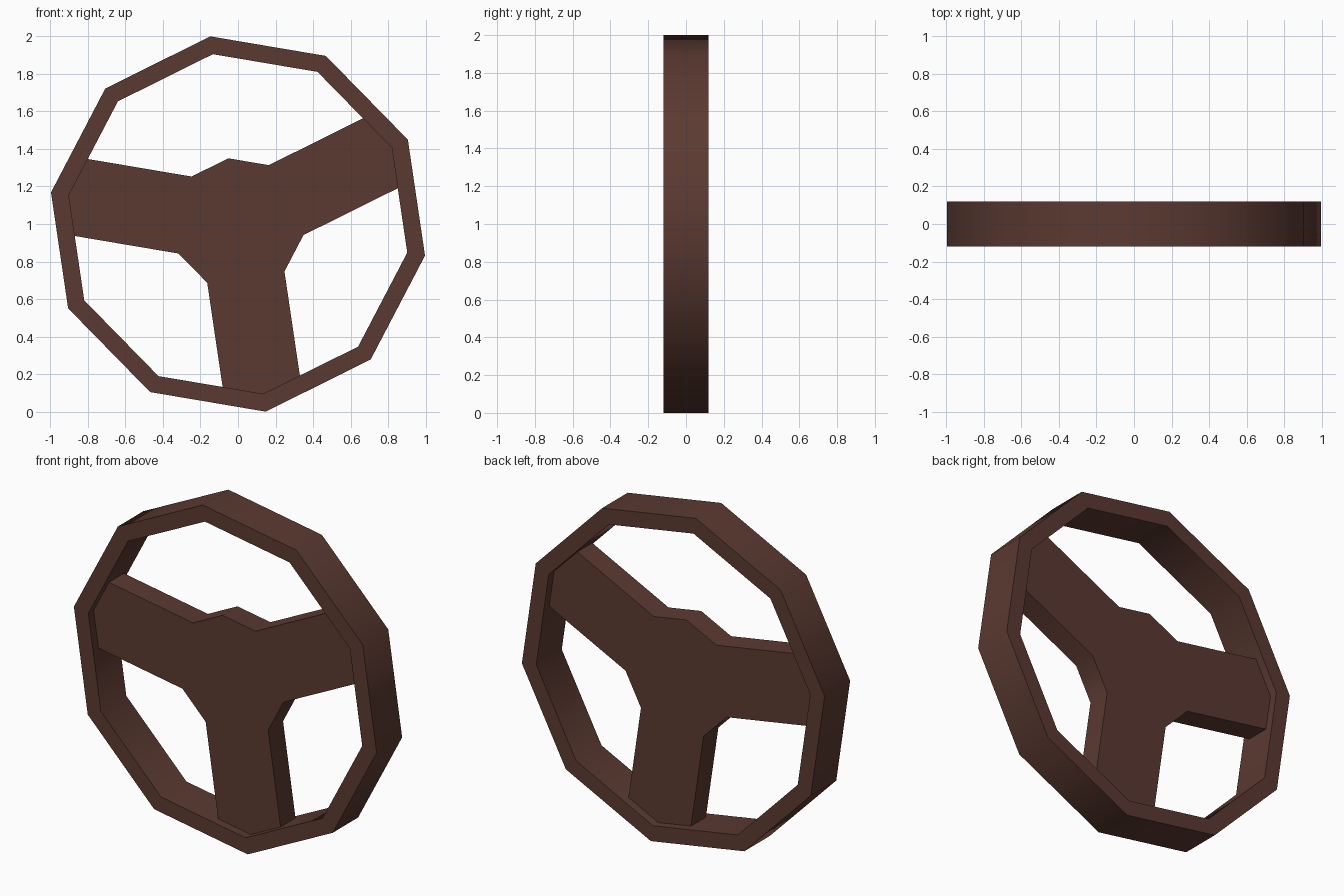
import bpy, bmesh, math

if "Cube" in bpy.data.objects:
    bpy.data.objects.remove(bpy.data.objects["Cube"])

SIDES = 10
START = math.radians(-81.6)      # angle of the lowest corner
STEP = 2 * math.pi / SIDES
R_OUT, R_IN, R_HUB = 1.011, 0.915, 0.354
RING_HALF, SPOKE_HALF = 0.12, 0.07
CZ = 1.0

brown = bpy.data.materials.new("dark_brown")
brown.diffuse_color = (0.105, 0.042, 0.031, 1)
brown.use_nodes = True
brown.node_tree.nodes["Principled BSDF"].inputs["Base Color"].default_value = brown.diffuse_color


def polar(r, a):
    return (r * math.cos(a), CZ + r * math.sin(a))


def finish(name, bm):
    bmesh.ops.recalc_face_normals(bm, faces=bm.faces)
    me = bpy.data.meshes.new(name)
    bm.to_mesh(me)
    bm.free()
    me.materials.append(brown)
    ob = bpy.data.objects.new(name, me)
    bpy.context.collection.objects.link(ob)
    bpy.ops.object.select_all(action='DESELECT')
    ob.select_set(True)
    bpy.context.view_layer.objects.active = ob
    bpy.ops.object.shade_smooth_by_angle(angle=math.radians(40))
    return ob


# Rim: rectangular section swept round a ten-sided ring
bm = bmesh.new()
section = [(R_OUT, -RING_HALF), (R_OUT, RING_HALF), (R_IN, RING_HALF), (R_IN, -RING_HALF)]
loops = []
for k in range(SIDES):
    loop = []
    for r, y in section:
        x, z = polar(r, START + k * STEP)
        loop.append(bm.verts.new((x, y, z)))
    loops.append(loop)
for k in range(SIDES):
    a, b = loops[k], loops[(k + 1) % SIDES]
    for i in range(4):
        j = (i + 1) % 4
        bm.faces.new((a[i], a[j], b[j], b[i]))
finish("wheel_rim", bm)

# Hub and three spokes: ten-sided hub, with chosen corners drawn out to the rim
half_w = R_HUB * math.sin(STEP)
reach = R_IN - half_w * math.tan(STEP / 2)
profile = []
for k in range(SIDES):
    a = START + k * STEP
    if k in (0, 3, 7):
        d = math.atan2(half_w, reach)
        r = math.hypot(half_w, reach)
        profile += [polar(r, a - d), polar(R_IN, a), polar(r, a + d)]
    else:
        profile.append(polar(R_HUB, a))
bm = bmesh.new()
face = bm.faces.new([bm.verts.new((x, -SPOKE_HALF, z)) for x, z in profile])
res = bmesh.ops.extrude_face_region(bm, geom=[face], use_keep_orig=True)
new_verts = [v for v in res["geom"] if isinstance(v, bmesh.types.BMVert)]
bmesh.ops.translate(bm, verts=new_verts, vec=(0, 2 * SPOKE_HALF, 0))
finish("hub_and_spokes", bm)
